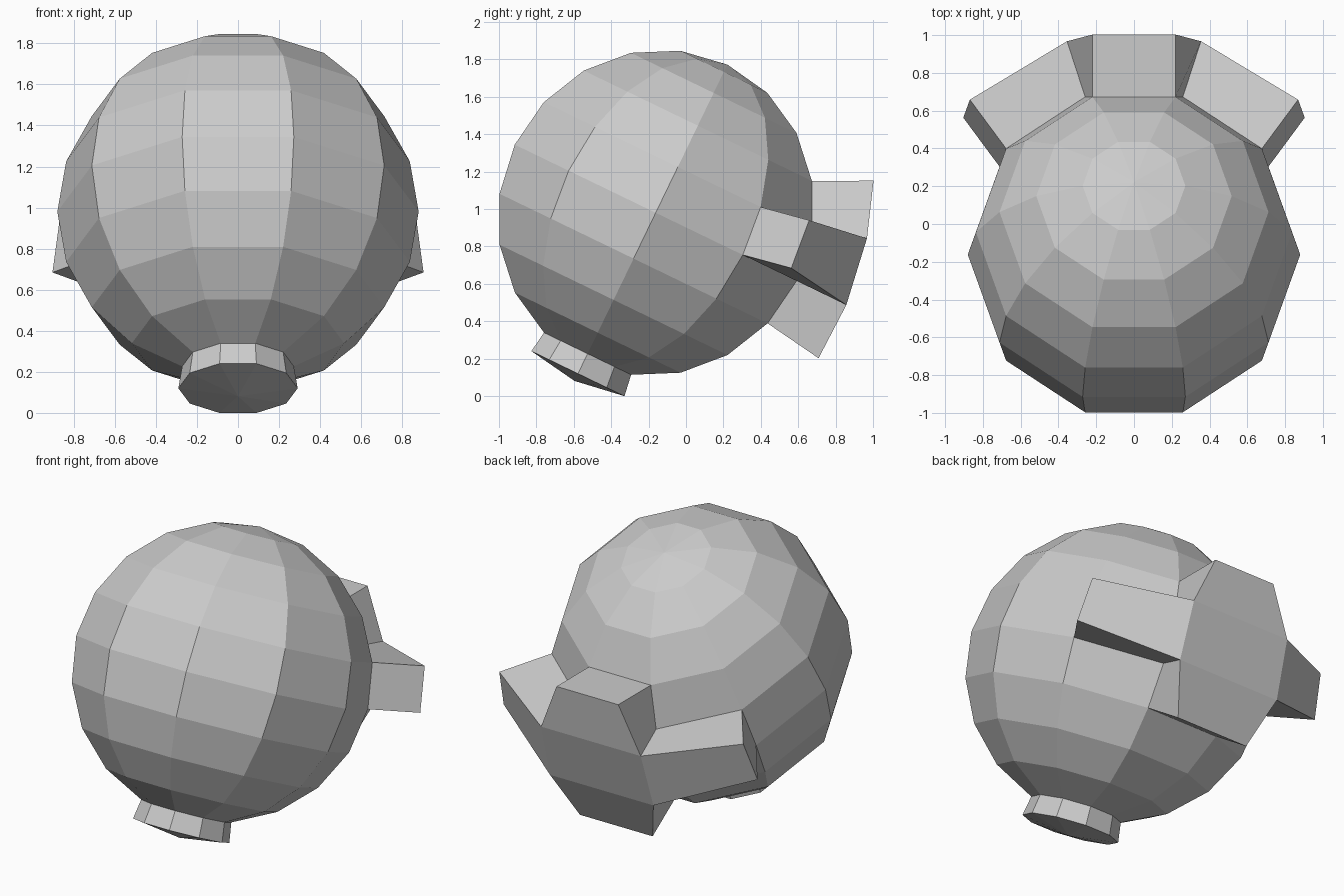
import bpy, bmesh
from math import sin, cos, radians
from mathutils import Vector, Matrix

if "Cube" in bpy.data.objects:
    bpy.data.objects.remove(bpy.data.objects["Cube"])

R, N = 0.88, 10
bm = bmesh.new()

# Ten-sided, ten-ring ball with a flat facet facing front and back
top = bm.verts.new((0, 0, R))
bottom = bm.verts.new((0, 0, -R))
rings = []
for i in range(1, N):
    p = radians(18 * i)
    rings.append([bm.verts.new((R * sin(p) * sin(radians(18 + 36 * j)),
                                R * sin(p) * cos(radians(18 + 36 * j)),
                                R * cos(p))) for j in range(N)])
band = {}
for j in range(N):
    k = (j + 1) % N
    band[0, j] = bm.faces.new((top, rings[0][j], rings[0][k]))
    for i in range(1, N - 1):
        a, b = rings[i - 1], rings[i]
        band[i, j] = bm.faces.new((a[j], b[j], b[k], a[k]))
    band[N - 1, j] = bm.faces.new((bottom, rings[-1][k], rings[-1][j]))
bmesh.ops.recalc_face_normals(bm, faces=bm.faces[:])


def raise_region(faces, distance):
    """Extrude a patch outward, along the mean normals of its rim faces."""
    normals = {f: f.normal.copy() for f in faces}
    moves = {}
    for v in {v for f in faces for v in f.verts}:
        rim = []
        for e in v.link_edges:
            inside = [f for f in e.link_faces if f in normals]
            if len(inside) == 1:
                rim.append(normals[inside[0]])
        if not rim:
            rim = [normals[f] for f in v.link_faces if f in normals]
        moves[v.co.copy().freeze()] = sum(rim, Vector()) / len(rim) * distance
    ret = bmesh.ops.extrude_face_region(bm, geom=faces)
    for v in [g for g in ret["geom"] if isinstance(g, bmesh.types.BMVert)]:
        key = min(moves, key=lambda c: (c - v.co).length)
        v.co += moves[key]
    old = [f for f in faces if f.is_valid]
    if old:
        bmesh.ops.delete(bm, geom=old, context='FACES')


# Short collar at the lower pole
raise_region([band[N - 1, j] for j in range(N)], 0.12)
# Cross-shaped block at the back
raise_region([band[3, 9], band[4, 9], band[5, 9], band[4, 0], band[4, 8]], 0.33)

bmesh.ops.recalc_face_normals(bm, faces=bm.faces[:])
bm.transform(Matrix.Translation((0, -0.162, 0.98)) @ Matrix.Rotation(radians(-25.8), 4, 'X'))
mesh = bpy.data.meshes.new("faceted_ball")
bm.to_mesh(mesh)
bm.free()
obj = bpy.data.objects.new("faceted_ball", mesh)
bpy.context.collection.objects.link(obj)
